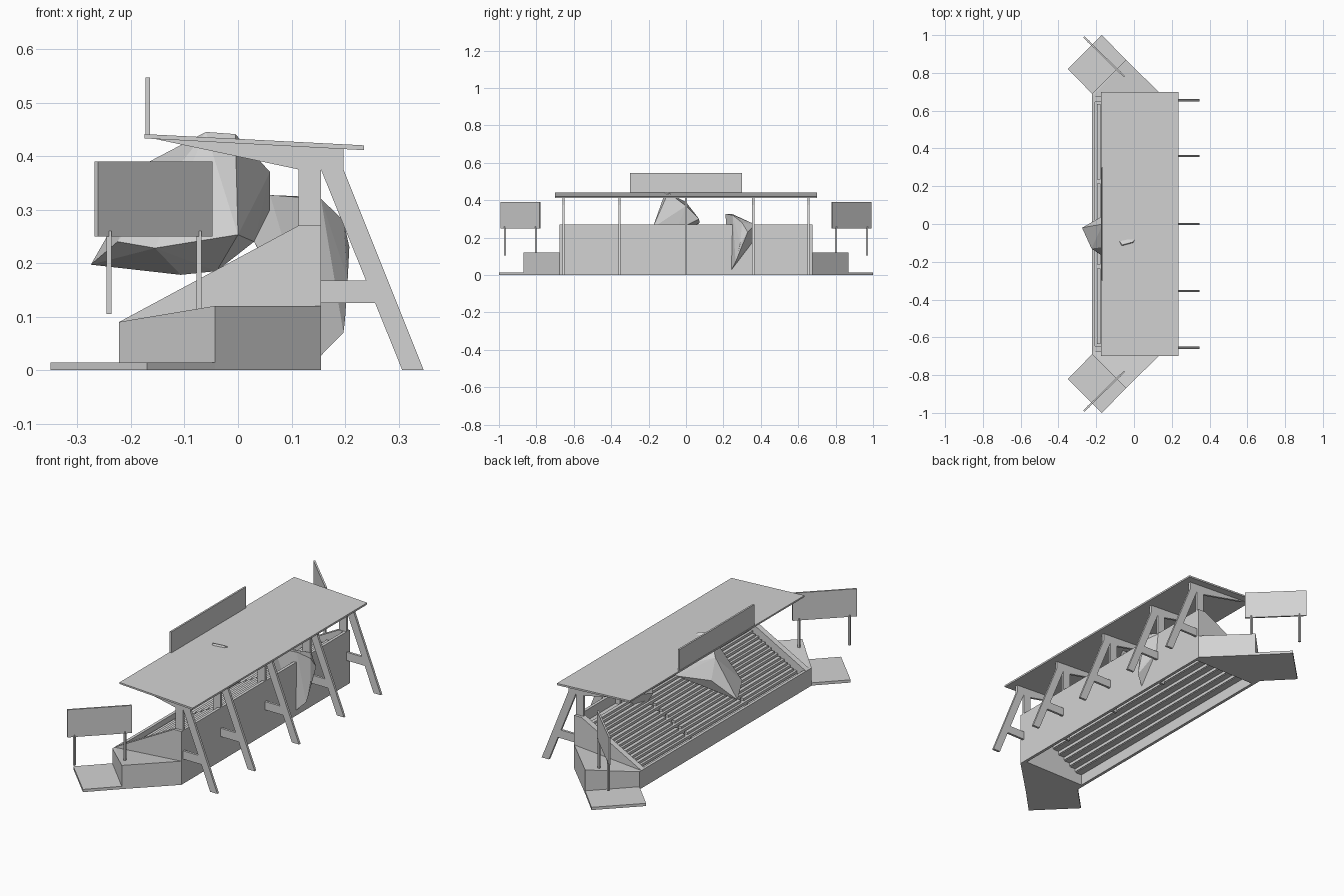
import bpy, bmesh
from mathutils import Vector

grey = bpy.data.materials.new("light grey")
grey.diffuse_color = (0.65, 0.65, 0.65, 1)


def build(name, solids):
    """One object made of several convex solids, each given by its corner points."""
    bm = bmesh.new()
    for pts in solids:
        vs = [bm.verts.new(p) for p in pts]
        res = bmesh.ops.convex_hull(bm, input=vs)
        junk = [v for v in res["geom_interior"] if isinstance(v, bmesh.types.BMVert)]
        if junk:
            bmesh.ops.delete(bm, geom=junk, context="VERTS")
    bmesh.ops.dissolve_limit(bm, angle_limit=0.02, verts=bm.verts, edges=bm.edges)
    bmesh.ops.recalc_face_normals(bm, faces=bm.faces)
    me = bpy.data.meshes.new(name)
    bm.to_mesh(me)
    bm.free()
    me.materials.append(grey)
    ob = bpy.data.objects.new(name, me)
    bpy.context.collection.objects.link(ob)
    return ob


def box(x0, x1, y0, y1, z0, z1):
    return [(x, y, z) for x in (x0, x1) for y in (y0, y1) for z in (z0, z1)]


def side_prism(profile, y0, y1):
    """Extrude an x-z profile along y."""
    return [(x, y, z) for x, z in profile for y in (y0, y1)]


# Outer walls of the stand
build("back_wall", [box(0.14, 0.155, -0.67, 0.67, 0, 0.27)])
build("front_wall", [box(-0.222, -0.207, -0.68, 0.68, 0, 0.09)])
slope = [(-0.222, 0), (-0.222, 0.09), (0.113, 0.27), (0.155, 0.27), (0.155, 0)]
for s, side in ((-1, "front"), (1, "rear")):
    build(side + "_side_wall", [side_prism(slope, s * 0.645, s * 0.675)])

# Stepped terrace and bench slats in three blocks
ROWS, RUN, RISE, X0, Z0 = 9, 0.0355, 0.0195, -0.207, 0.06
steps, benches = [], []
for i in range(ROWS):
    x, z = X0 + i * RUN, Z0 + i * RISE
    end = 0.14 if i == ROWS - 1 else x + RUN
    steps.append(box(x, end, -0.645, 0.645, z - 0.004, z))
    if i:
        steps.append(box(x, x + 0.004, -0.645, 0.645, z - RISE, z))
    for a, b in ((-0.635, -0.235), (-0.215, 0.215), (0.235, 0.635)):
        benches.append(box(x + 0.012, x + 0.03, a, b, z, z + 0.012))
build("terrace_steps", steps)
build("bench_slats", benches)

# Trestle frames carrying the roof
for n, y in enumerate((-0.655, -0.355, 0, 0.36, 0.655)):
    a, b = y - 0.006, y + 0.006
    build(f"trestle_frame_{n + 1}", [
        box(0.113, 0.155, a, b, 0, 0.39),
        side_prism([(0.155, 0.375), (0.197, 0.375), (0.347, 0), (0.307, 0)], a, b),
        side_prism([(0.155, 0.125), (0.155, 0.167), (0.24, 0.167), (0.257, 0.125)], a, b),
        side_prism([(-0.16, 0.433), (0.197, 0.415), (0.197, 0.375), (0.113, 0.375)], a, b)])

# Roof and its sign board
build("roof", [side_prism([(-0.175, 0.433), (-0.175, 0.441), (0.235, 0.42), (0.235, 0.411)], -0.7, 0.7)])
build("roof_sign_board", [box(-0.173, -0.164, -0.3, 0.3, 0.438, 0.547)])

# End wings: angled platform, low slab and billboard on posts
for s, side in ((-1, "front"), (1, "rear")):
    top = [(-0.222, 0.69, 0.09), (-0.043, 0.87, 0.12), (0.155, 0.675, 0.12), (-0.222, 0.67, 0.09)]
    build(side + "_wing_platform", [[(x, s * y, h) for x, y, z in top for h in (0, z)]])
    slab = [(-0.043, 0.87), (-0.17, 1.0), (-0.35, 0.82), (-0.222, 0.69)]
    build(side + "_wing_slab", [[(x, s * y, z) for x, y in slab for z in (0, 0.014)]])
    d = 0.003
    board = [(-0.265 - d, 0.99 - d), (-0.265 + d, 0.99 + d), (-0.051 - d, 0.78 - d), (-0.051 + d, 0.78 + d)]
    build(side + "_billboard", [[(x, s * y, z) for x, y in board for z in (0.25, 0.39)]])
    build(side + "_billboard_posts", [
        box(x - 0.005, x + 0.005, s * y - 0.005, s * y + 0.005, 0.105, 0.26)
        for x, y in ((-0.241, 0.967), (-0.073, 0.802))])

# Boulder that has broken through the roof and benches
build("large_boulder", [[
    (-0.275, -0.02, 0.197), (-0.06, -0.11, 0.445), (-0.005, -0.095, 0.441), (-0.165, 0.0, 0.39),
    (0.0, -0.065, 0.415), (0.06, 0.0, 0.37), (0.06, 0.07, 0.30), (0.0, -0.178, 0.253),
    (-0.225, -0.13, 0.24), (-0.155, -0.178, 0.228), (0.03, -0.05, 0.24), (-0.04, -0.09, 0.185),
    (-0.107, -0.09, 0.178), (-0.17, 0.04, 0.29), (0.0, 0.072, 0.28)]])

# Smaller rock wedged through the back wall
build("back_rock", [[
    (0.06, 0.21, 0.327), (0.11, 0.25, 0.325), (0.155, 0.25, 0.32), (0.197, 0.30, 0.28),
    (0.208, 0.33, 0.23), (0.205, 0.29, 0.17), (0.2, 0.275, 0.095), (0.197, 0.265, 0.07),
    (0.15, 0.24, 0.022), (0.15, 0.37, 0.27), (0.15, 0.36, 0.18), (0.03, 0.22, 0.24),
    (0.06, 0.33, 0.27), (0.11, 0.28, 0.08)]])
